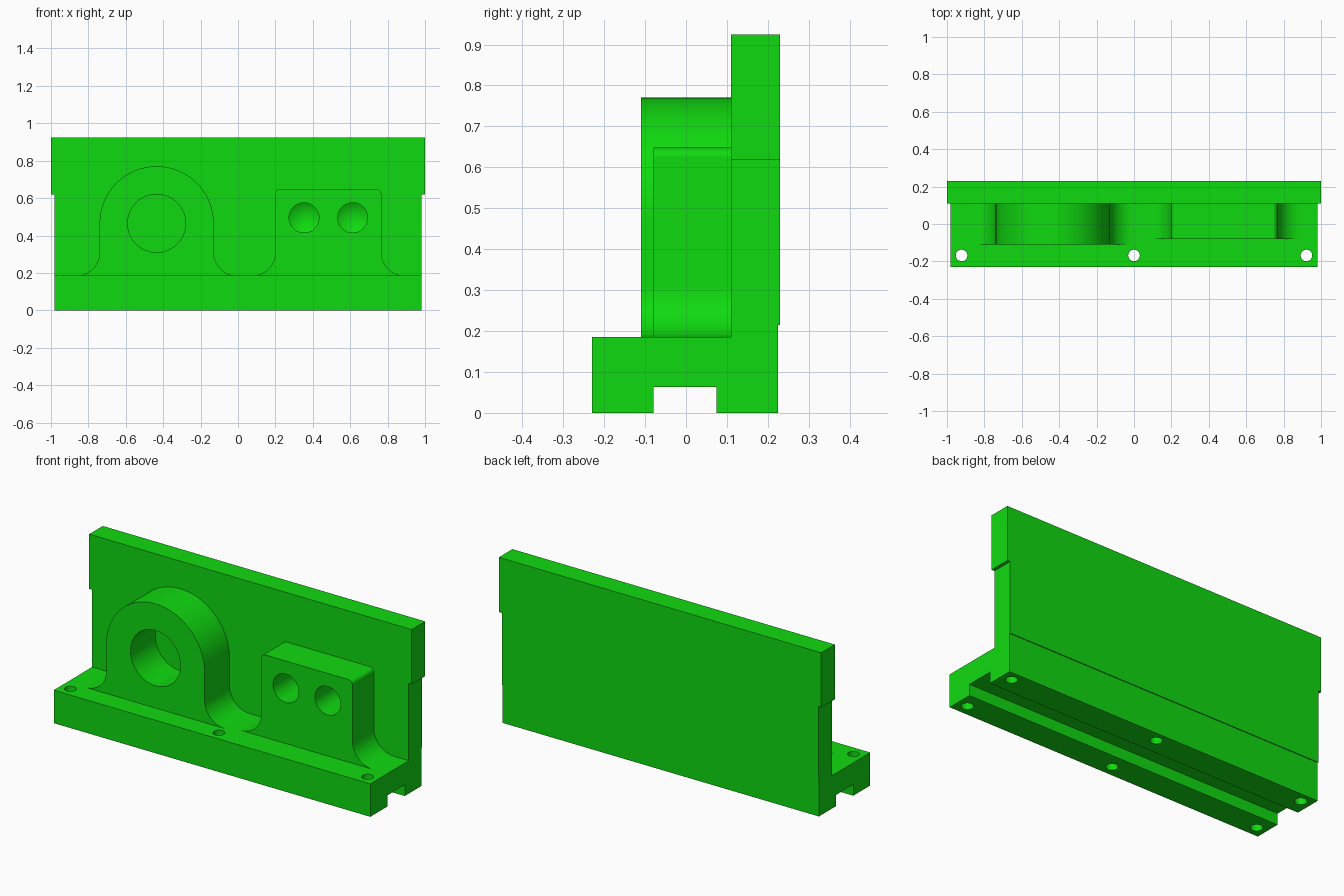
import bpy, bmesh
from math import sin, cos, pi, radians
from mathutils import Matrix, Vector

if "Cube" in bpy.data.objects:
    bpy.data.objects.remove(bpy.data.objects["Cube"], do_unlink=True)

GREEN = (0.005, 0.70, 0.005, 1.0)
green = bpy.data.materials.new("bright_green")
green.use_nodes = True
green.diffuse_color = GREEN
green.node_tree.nodes["Principled BSDF"].inputs["Base Color"].default_value = GREEN

BASE_TOP = 0.185
WALL_FRONT = 0.11


def make_object(name, bm):
    bmesh.ops.recalc_face_normals(bm, faces=bm.faces)
    mesh = bpy.data.meshes.new(name)
    bm.to_mesh(mesh)
    bm.free()
    mesh.materials.append(green)
    obj = bpy.data.objects.new(name, mesh)
    bpy.context.collection.objects.link(obj)
    return obj


def extrude(name, points, offset):
    bm = bmesh.new()
    face = bm.faces.new([bm.verts.new(p) for p in points])
    moved = bmesh.ops.extrude_face_region(bm, geom=[face])["geom"]
    # The extrusion leaves the starting face in place as the near cap
    verts = [g for g in moved if isinstance(g, bmesh.types.BMVert)]
    bmesh.ops.translate(bm, verts=verts, vec=Vector(offset))
    return make_object(name, bm)


def box(name, low, high):
    (x0, y0, z0), (x1, y1, z1) = low, high
    ring = [(x0, y0, z0), (x1, y0, z0), (x1, y1, z0), (x0, y1, z0)]
    return extrude(name, ring, (0, 0, z1 - z0))


def drill(name, start, direction, radius, depth, tip=0.0, sides=48):
    """Round cutter from start along direction, with an optional conical tip."""
    bm = bmesh.new()
    rings = [[bm.verts.new((radius * cos(2 * pi * i / sides),
                            radius * sin(2 * pi * i / sides), z))
              for i in range(sides)] for z in (0, depth)]
    bm.faces.new(rings[0])
    point = bm.verts.new((0, 0, depth + tip)) if tip else None
    for i in range(sides):
        j = (i + 1) % sides
        bm.faces.new((rings[0][i], rings[0][j], rings[1][j], rings[1][i]))
        if tip:
            bm.faces.new((rings[1][i], rings[1][j], point))
    if not tip:
        bm.faces.new(rings[1])
    turn = Vector((0, 0, 1)).rotation_difference(Vector(direction)).to_matrix().to_4x4()
    bm.transform(Matrix.Translation(start) @ turn)
    return make_object(name, bm)


def cut(obj, cutters):
    bpy.context.view_layer.objects.active = obj
    for cutter in cutters:
        mod = obj.modifiers.new("cut", 'BOOLEAN')
        mod.operation = 'DIFFERENCE'
        mod.solver = 'EXACT'
        mod.object = cutter
        bpy.ops.object.modifier_apply(modifier=mod.name)


def arc(cx, cz, radius, start, end, steps=16):
    angles = [radians(start + (end - start) * i / steps) for i in range(steps + 1)]
    return [(cx + radius * cos(a), cz + radius * sin(a)) for a in angles]


def filleted_boss(name, cx, half, top, corner, front, fillet=0.125):
    """Upright boss with rounded top corners and flared feet."""
    right = arc(half + fillet, BASE_TOP + fillet, fillet, 270, 180)
    right += arc(half - corner, top - corner, corner, 0, 90, 32)
    left = [(-x, z) for x, z in reversed(right)]
    if half == corner:
        left = left[1:]          # both arcs meet at the crown
    points = [(cx + x, front, z) for x, z in right + left]
    return extrude(name, points, (0, WALL_FRONT - front, 0))


# Base and back wall in one section, with the slot underneath
section = [(-0.23, 0), (-0.08, 0), (-0.08, 0.063), (0.075, 0.063), (0.075, 0),
           (0.225, 0), (0.225, 0.215), (0.23, 0.215), (0.23, 0.925),
           (WALL_FRONT, 0.925), (WALL_FRONT, BASE_TOP), (-0.23, BASE_TOP)]
body = extrude("base_and_back_wall", [(-1, y, z) for y, z in section], (2, 0, 0))

# Ends set back below the wider top of the wall
cutters = [box("end_cutter", (min(s * 0.982, s * 1.1), -0.4, -0.1),
               (max(s * 0.982, s * 1.1), 0.4, 0.618)) for s in (-1, 1)]

# Mounting holes: through the front rail, blind in the back rail
for x in (-0.922, 0, 0.922):
    cutters.append(drill("front_hole_cutter", (x, -0.168, -0.05), (0, 0, 1), 0.031, 0.4, sides=32))
    cutters.append(drill("back_hole_cutter", (x, 0.168, -0.05), (0, 0, 1), 0.031, 0.25, sides=32))

# Arched boss with a large bore
arch = filleted_boss("arch_boss", -0.435, 0.305, 0.77, 0.305, -0.11)
bore = drill("bore_cutter", (-0.435, -0.2, 0.465), (0, 1, 0), 0.155, 0.5, sides=64)
cut(arch, [bore])

# Square boss with two drilled holes
block = filleted_boss("drilled_block", 0.483, 0.283, 0.648, 0.025, -0.08)
drills = [drill("drill_cutter", (x, -0.12, 0.495), (0, 1, 0), 0.08, 0.25, 0.048)
          for x in (0.353, 0.613)]
cut(block, drills)
cut(body, cutters + drills)

for cutter in cutters + drills + [bore]:
    bpy.data.objects.remove(cutter, do_unlink=True)

# Smooth round surfaces, keep the machined edges crisp
bpy.ops.object.select_all(action='DESELECT')
for obj in (body, arch, block):
    obj.select_set(True)
bpy.context.view_layer.objects.active = body
bpy.ops.object.shade_smooth_by_angle(angle=radians(30))
